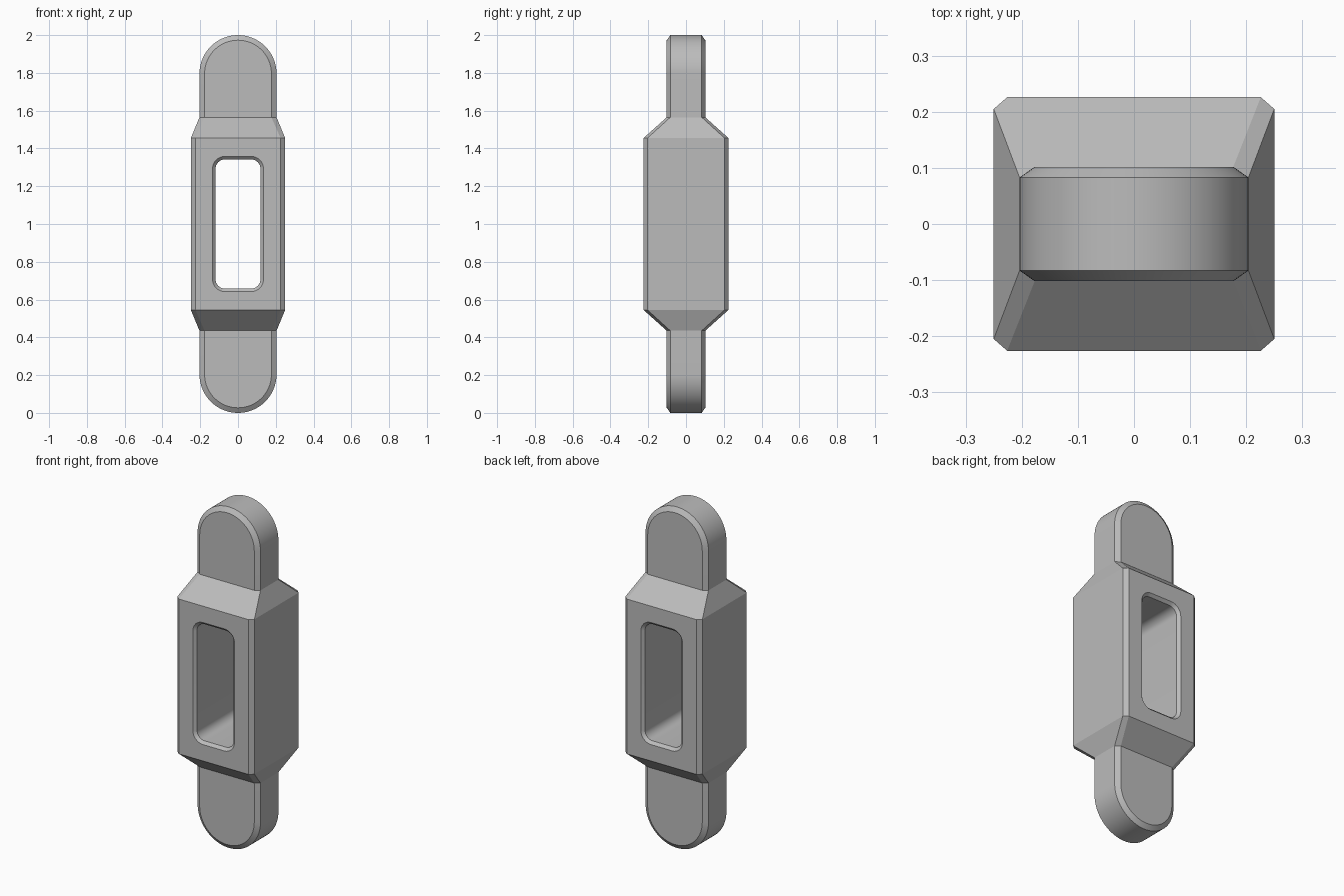
import bpy, bmesh
from math import sin, cos, pi

default = bpy.data.objects.get("Cube")
if default:
    bpy.data.objects.remove(default)

grey = bpy.data.materials.new("light grey")
grey.use_nodes = True
COLOUR = (0.5, 0.5, 0.5, 1)
grey.diffuse_color = COLOUR
grey.node_tree.nodes["Principled BSDF"].inputs["Base Color"].default_value = COLOUR


def loft(name, rings):
    """Join equal-length rings of points into a closed solid."""
    bm = bmesh.new()
    loops = [[bm.verts.new(p) for p in ring] for ring in rings]
    n = len(loops[0])
    for a, b in zip(loops, loops[1:]):
        for i in range(n):
            j = (i + 1) % n
            bm.faces.new((a[i], a[j], b[j], b[i]))
    bm.faces.new(loops[0])
    bm.faces.new(loops[-1])
    bmesh.ops.recalc_face_normals(bm, faces=bm.faces)
    mesh = bpy.data.meshes.new(name)
    bm.to_mesh(mesh)
    bm.free()
    mesh.materials.append(grey)
    obj = bpy.data.objects.new(name, mesh)
    bpy.context.collection.objects.link(obj)
    return obj


def activate(obj):
    bpy.ops.object.select_all(action="DESELECT")
    obj.select_set(True)
    bpy.context.view_layer.objects.active = obj


def octagon(x, y, cx, cy, z):
    """Rectangle with cut corners."""
    return [(x, -y + cy, z), (x, y - cy, z), (x - cx, y, z), (-x + cx, y, z),
            (-x, y - cy, z), (-x, -y + cy, z), (-x + cx, -y, z), (x - cx, -y, z)]


def slot_ring(grow, y, steps=8):
    """Rounded upright rectangle at depth y."""
    radius = 0.05 + grow
    ring = []
    for k, (sx, sz) in enumerate([(1, 1), (-1, 1), (-1, -1), (1, -1)]):
        for i in range(steps + 1):
            a = (k + i / steps) * pi / 2
            ring.append((sx * 0.069 + radius * cos(a), y,
                         1 + sz * 0.292 + radius * sin(a)))
    return ring


def tab_ring(radius, y, side, steps=40):
    """Round-ended tongue outline, its root buried in the body."""
    arc = [(radius * cos(pi * i / steps), y,
            1 + side * (0.796 + radius * sin(pi * i / steps)))
           for i in range(steps + 1)]
    root = 1 + side * 0.5
    return arc + [(-radius, y, root), (radius, y, root)]


# Body: cut-corner block tapering to each tab
wide = (0.25, 0.226, 0.024, 0.021)
narrow = (0.204, 0.102, 0.027, 0.019)
body = loft("body", [octagon(*narrow, 0.435), octagon(*wide, 0.546),
                     octagon(*wide, 1.454), octagon(*narrow, 1.565)])

# Through slot with a chamfered rim front and back
cutter = loft("slot_cutter", [slot_ring(0.031, -0.241), slot_ring(0, -0.21),
                              slot_ring(0, 0.21), slot_ring(0.031, 0.241)])
cut = body.modifiers.new("slot", "BOOLEAN")
cut.object = cutter
cut.solver = "EXACT"
activate(body)
bpy.ops.object.modifier_apply(modifier=cut.name)
bpy.data.objects.remove(cutter)

# Rounded tabs with chamfered edges
tabs = []
for name, side in (("upper_tab", 1), ("lower_tab", -1)):
    tabs.append(loft(name, [tab_ring(0.177, -0.102, side), tab_ring(0.204, -0.083, side),
                            tab_ring(0.204, 0.083, side), tab_ring(0.177, 0.102, side)]))

for obj in [body] + tabs:
    activate(obj)
    bpy.ops.object.shade_smooth_by_angle(angle=pi / 9)
